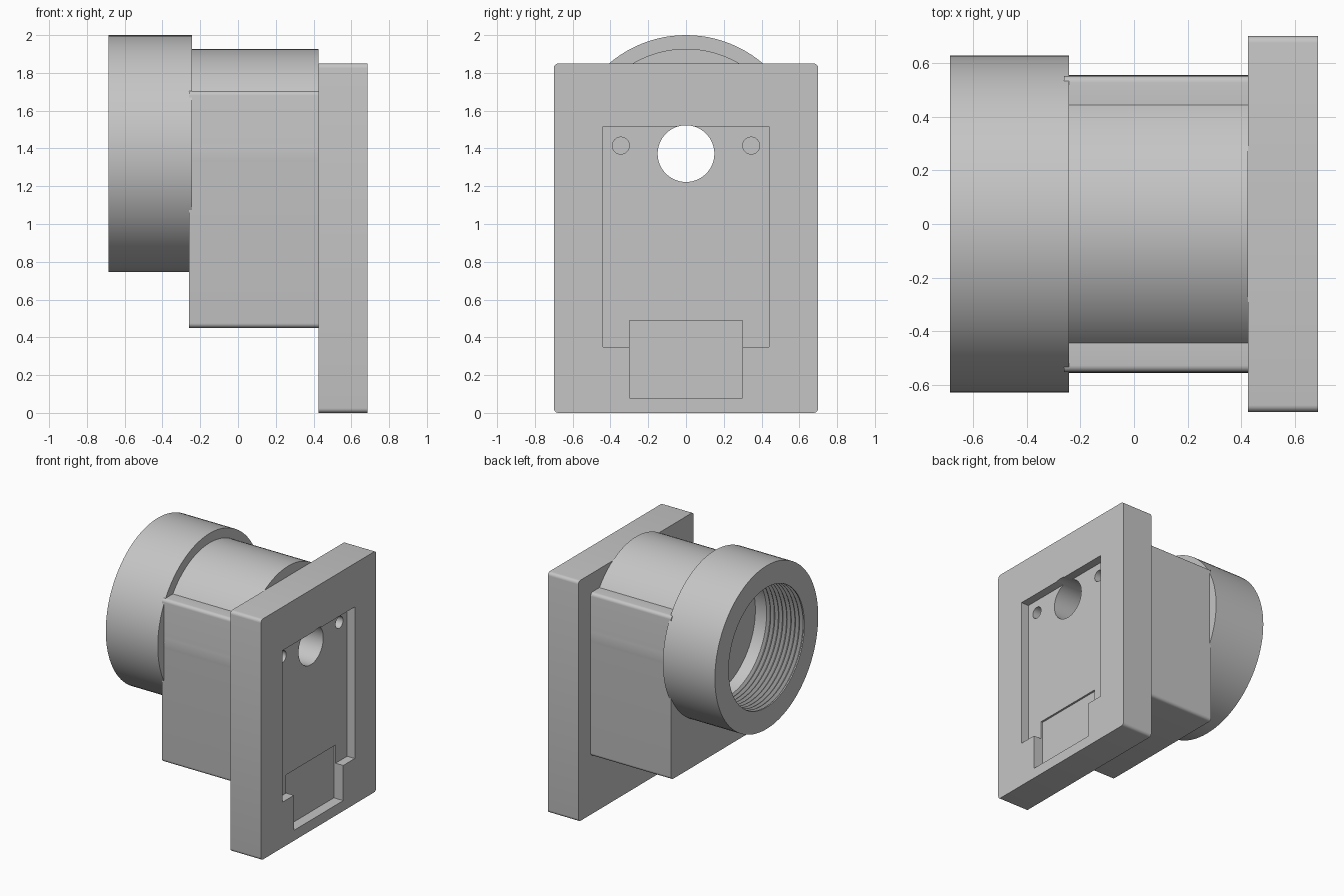
import bpy, bmesh, math

cube = bpy.data.objects.get("Cube")
if cube:
    bpy.data.objects.remove(cube, do_unlink=True)

AXIS_Z = 1.3725   # height of the barrel axis
HOLE_R = 0.15

grey = bpy.data.materials.new("light grey")
grey.use_nodes = True
colour = (0.56, 0.56, 0.56, 1)
grey.diffuse_color = colour
grey.node_tree.nodes["Principled BSDF"].inputs["Base Color"].default_value = colour


def finish(bm, name):
    bmesh.ops.recalc_face_normals(bm, faces=bm.faces)
    mesh = bpy.data.meshes.new(name)
    bm.to_mesh(mesh)
    bm.free()
    obj = bpy.data.objects.new(name, mesh)
    bpy.context.collection.objects.link(obj)
    mesh.materials.append(grey)
    return obj


def box(name, xs, ys, zs, radius=0):
    """Box between limits, optionally rounded along its x edges."""
    bm = bmesh.new()
    bmesh.ops.create_cube(bm, size=1)
    for v in bm.verts:
        v.co = [lim[0] if c < 0 else lim[1] for c, lim in zip(v.co, (xs, ys, zs))]
    if radius:
        edges = [e for e in bm.edges if abs(e.verts[0].co.x - e.verts[1].co.x) > 0.01]
        bmesh.ops.bevel(bm, geom=edges, offset=radius, segments=5, profile=0.5,
                        affect='EDGES')
    return finish(bm, name)


def lathe(name, profile, y=0, z=AXIS_Z, steps=96, closed=False):
    """Turn an (x, radius) profile around an axis parallel to x."""
    bm = bmesh.new()
    rings = []
    for i in range(steps):
        a = 2 * math.pi * i / steps
        rings.append([bm.verts.new((x, y + r * math.sin(a), z + r * math.cos(a)))
                      for x, r in profile])
    n = len(profile)
    for i in range(steps):
        a, b = rings[i], rings[(i + 1) % steps]
        for j in range(n if closed else n - 1):
            k = (j + 1) % n
            bm.faces.new((a[j], a[k], b[k], b[j]))
    bmesh.ops.remove_doubles(bm, verts=bm.verts, dist=1e-5)
    return finish(bm, name)


def cylinder(name, x0, x1, r, **kw):
    return lathe(name, [(x0, 0), (x0, r), (x1, r), (x1, 0)], **kw)


def combine(target, other, operation):
    mod = target.modifiers.new(operation.lower(), 'BOOLEAN')
    mod.operation, mod.object, mod.solver = operation, other, 'EXACT'
    bpy.context.view_layer.objects.active = target
    bpy.ops.object.modifier_apply(modifier=mod.name)
    bpy.data.objects.remove(other, do_unlink=True)


# Mounting plate with stepped pocket, centre hole and two blind screw holes
plate = box("mounting_plate", (0.425, 0.685), (-0.70, 0.70), (0, 1.85), 0.025)
combine(plate, box("pocket", (0.62, 0.8), (-0.44, 0.44), (0.35, 1.515)), 'DIFFERENCE')
combine(plate, box("tab_pocket", (0.605, 0.8), (-0.30, 0.30), (0.08, 0.49)), 'DIFFERENCE')
combine(plate, cylinder("hole", 0.3, 0.9, HOLE_R), 'DIFFERENCE')
for side in (-1, 1):
    screw = cylinder("screw_hole", 0.48, 0.75, 0.045, y=side * 0.345, z=1.415, steps=32)
    combine(plate, screw, 'DIFFERENCE')

# Housing: square block merged with a round barrel
housing = box("housing", (-0.26, 0.425), (-0.552, 0.552), (0.45, 1.705), 0.025)
combine(housing, cylinder("barrel", -0.245, 0.425, 0.555), 'UNION')
combine(housing, cylinder("hole", -0.5, 0.6, HOLE_R), 'DIFFERENCE')

# Collar with a threaded bore and a floor around the centre hole
mouth, back, floor = -0.685, -0.243, -0.268
minor, major, pitch, turns = 0.46, 0.485, 0.035, 9
profile = [(back, HOLE_R), (back, 0.6275), (mouth, 0.6275), (mouth, minor)]
for i in range(turns):
    x = mouth + 0.01 + i * pitch
    profile += [(x, minor), (x + pitch * 0.45, major), (x + pitch * 0.55, major),
                (x + pitch * 0.9, minor)]
profile += [(floor, minor), (floor, HOLE_R)]
collar = lathe("threaded_collar", profile, closed=True)

# Smooth the round surfaces and keep the edges sharp
bpy.ops.object.select_all(action='DESELECT')
for obj in (plate, housing, collar):
    obj.select_set(True)
bpy.context.view_layer.objects.active = plate
bpy.ops.object.shade_smooth_by_angle(angle=math.radians(30))
